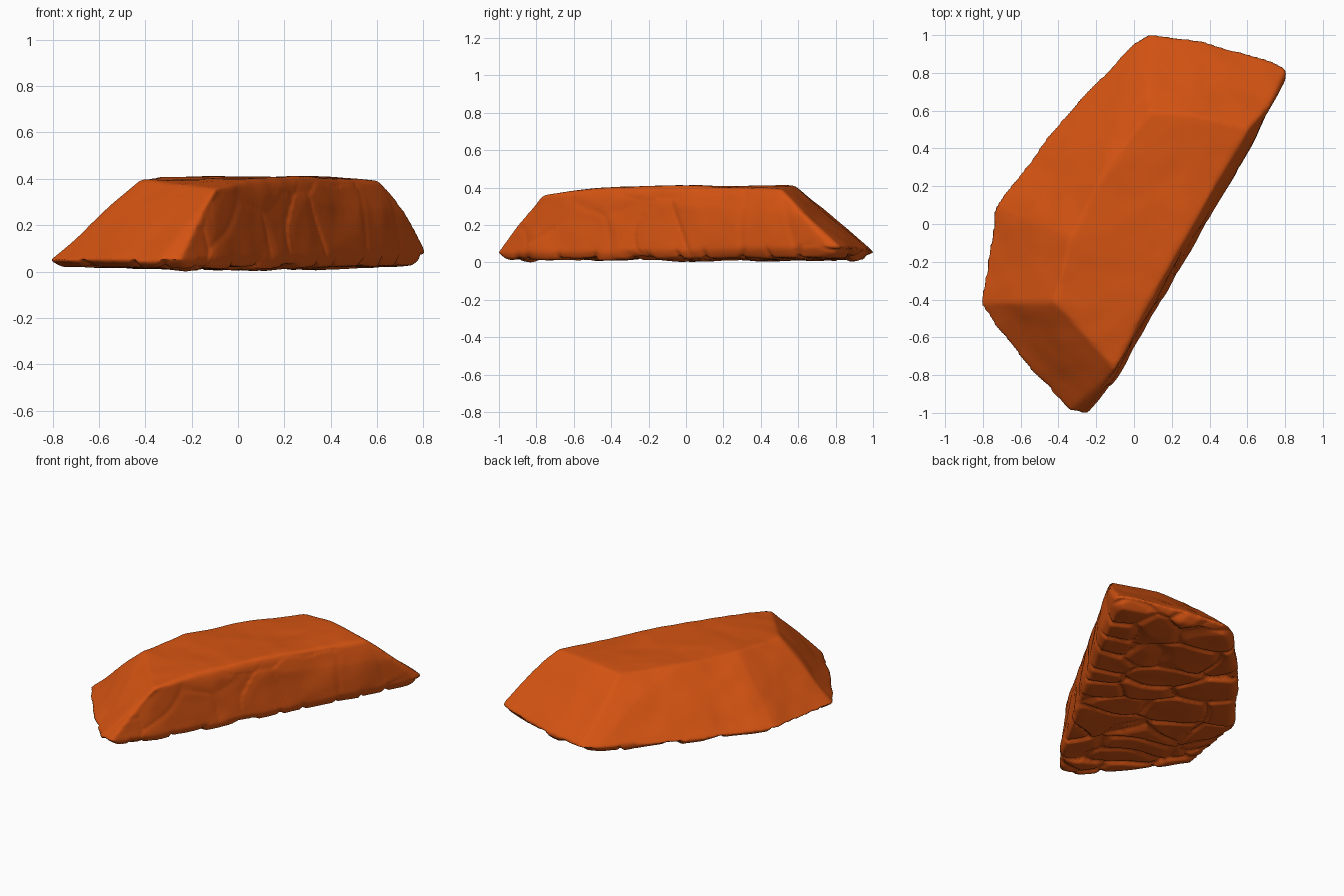
import bpy, bmesh
from mathutils import Vector, noise

cube = bpy.data.objects.get("Cube")
if cube:
    bpy.data.objects.remove(cube, do_unlink=True)

# Single rock colour
clay = bpy.data.materials.new("burnt orange rock")
clay.use_nodes = True
clay.diffuse_color = (0.66, 0.087, 0.006, 1)
bsdf = clay.node_tree.nodes["Principled BSDF"]
bsdf.inputs["Base Color"].default_value = clay.diffuse_color
bsdf.inputs["Roughness"].default_value = 0.9

# Outline of the widest ring, the corners of the raised top, and bulges on the slopes
rim = [(-.25, -1.01), (-.35, -.99), (-.53, -.79), (-.74, -.54), (-.82, -.42), (-.8, -.3),
       (-.74, .09), (-.5, .42), (-.33, .62), (0, .97), (.08, 1.01), (.35, .97),
       (.56, .92), (.81, .83), (.81, .77), (.35, -.06), (.11, -.47), (-.1, -.82)]
top = [(-.1, -.77, .36), (-.42, -.41, .4), (-.34, -.07, .41), (-.18, .24, .41),
       (.08, .6, .4), (.3, .58, .41), (.61, .51, .395), (.25, -.1, .41), (.05, -.45, .4)]
bulges = [(-.09, .56, .32), (.72, .63, .26)]

bm = bmesh.new()
for x, y in rim:
    bm.verts.new((x, y, .05 + .04 * max(0, x)))
    bm.verts.new((x * .93, y * .95, .01 + .02 * abs(x)))
for corner in top + bulges:
    bm.verts.new(corner)
bmesh.ops.convex_hull(bm, input=bm.verts)
loose = [v for v in bm.verts if not v.link_faces]
bmesh.ops.delete(bm, geom=loose, context='VERTS')
bmesh.ops.recalc_face_normals(bm, faces=bm.faces)
mesh = bpy.data.meshes.new("rock_hull")
bm.to_mesh(mesh)
bm.free()
rock = bpy.data.objects.new("rock_slab", mesh)
bpy.context.collection.objects.link(rock)

# Dense, softly worn surface
remesh = rock.modifiers.new("remesh", 'REMESH')
remesh.mode = 'VOXEL'
remesh.voxel_size = .013
worn = rock.modifiers.new("worn edges", 'SMOOTH')
worn.factor = .5
worn.iterations = 6
bpy.context.view_layer.update()
dense = bpy.data.meshes.new_from_object(
    rock.evaluated_get(bpy.context.evaluated_depsgraph_get()))
rock.modifiers.clear()
rock.data = dense
dense.name = "rock_slab"

along = Vector((.5, .866, 0))
across = Vector((.866, -.5, 0))


def chipped(p, lengthwise, crosswise, groove_depth):
    """Height of tilted stone chips separated by narrow grooves."""
    q = Vector((p.dot(along) * lengthwise, p.dot(across) * crosswise, p.z * 2))
    q += noise.noise_vector(p * 3) * .3
    dist, cells = noise.voronoi(q)
    tilt = noise.cell_vector(cells[0] * 7.3) - Vector((.5, .5, .5))
    groove = max(0, 1 - (dist[1] - dist[0]) / .15)
    return tilt.dot(q - cells[0]) * .9 + tilt.z * .5 - groove * groove_depth


# Small chips underneath, broad ones on steep sides, gently uneven upper faces
moves = []
for v in dense.vertices:
    n, p = v.normal, v.co.copy()
    steep = min(1, max(0, (.6 - n.z) / .5))
    under = min(1, max(0, -n.z))
    chip = chipped(p, 4.3, 2.7, .7) * .027 * under
    chip += chipped(p, 2.6, 2, .25) * .013 * steep * (1 - under)
    swell = noise.noise(p * 3.2) * .010 + noise.noise(p * 8) * .004
    moves.append(p + n * (chip + swell))
for v, p in zip(dense.vertices, moves):
    v.co = p

# Centre it and stand it on the ground
low = Vector([min(v.co[i] for v in dense.vertices) for i in range(3)])
high = Vector([max(v.co[i] for v in dense.vertices) for i in range(3)])
centre = (low + high) / 2
for v in dense.vertices:
    v.co -= Vector((centre.x, centre.y, low.z))

dense.materials.clear()
dense.materials.append(clay)
for poly in dense.polygons:
    poly.use_smooth = True
    poly.material_index = 0
